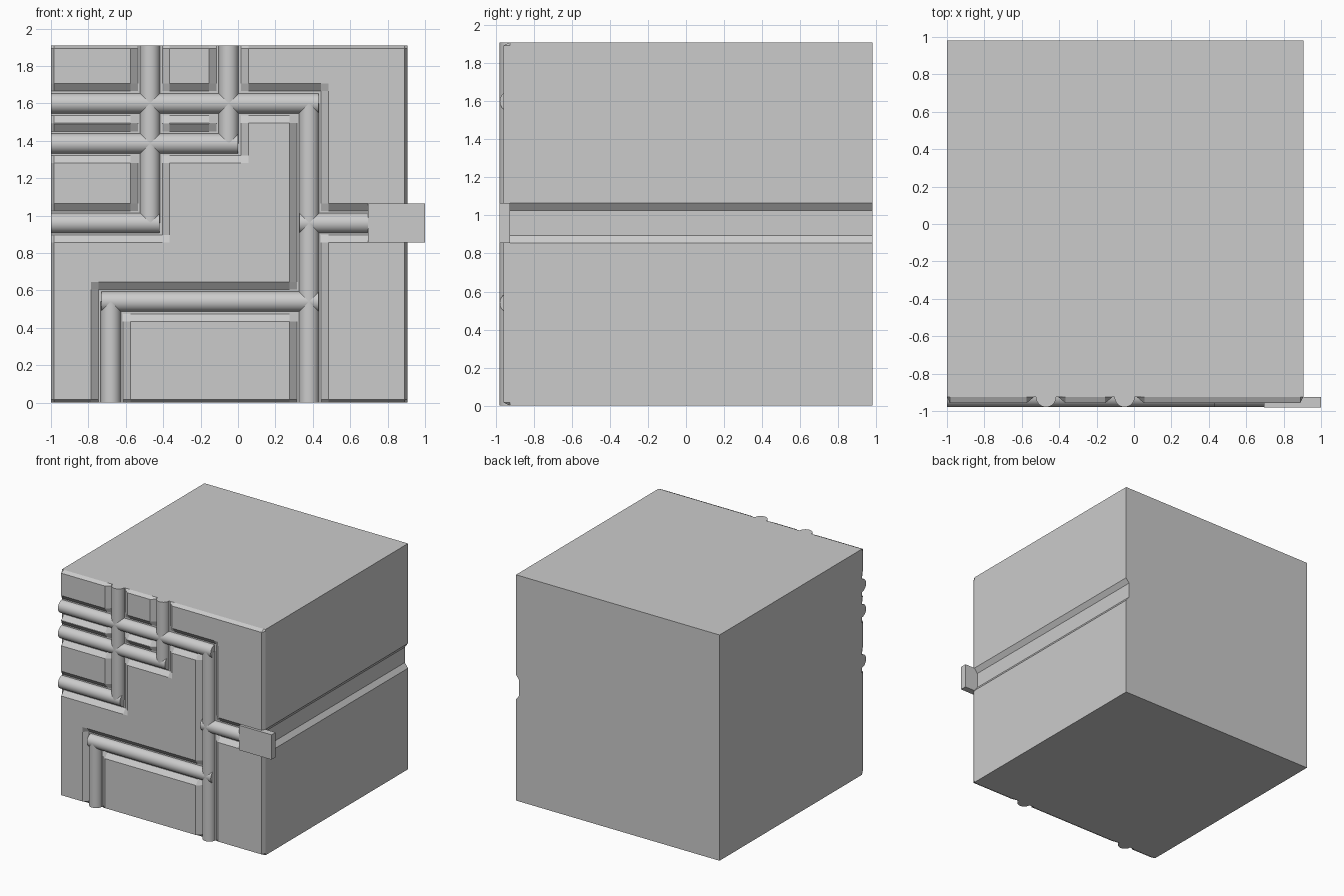
import bpy, bmesh, math

if "Cube" in bpy.data.objects:
    bpy.data.objects.remove(bpy.data.objects["Cube"])

X0, X1, Z1 = -1.0, 0.905, 1.91          # body extents
FACE, FLOOR, BACK = -0.958, -0.925, 0.98  # panel front, groove floor, body back
R, INNER, OUTER = 0.054, 0.065, 0.105   # pipe radius, groove half widths
BEV, NOTCH = 0.016, 0.03
STUB_Z = 0.96

# pipe runs: horizontal (z, x start, x end), vertical (x, z start, z end)
H = [(1.60, X0, 0.43), (1.385, X0, 0.0), (STUB_Z, X0, -0.42),
     (0.54, -0.73, 0.43), (STUB_Z, 0.33, 0.75)]
V = [(-0.47, 0.96, Z1), (-0.05, 1.385, Z1), (0.38, 0, 1.60), (-0.68, 0, 0.54)]

# groove floor rectangles along each run, open where they reach the body edge
rects = [(X0, -0.47 + INNER, 0.96 - INNER, 0.96 + INNER),
         (X0, 0.38 + INNER, 1.60 - INNER, 1.60 + INNER),
         (X0, -0.05 + INNER, 1.385 - INNER, 1.385 + INNER),
         (-0.68 - INNER, 0.38 + INNER, 0.54 - INNER, 0.54 + INNER),
         (0.38 - INNER, X1, STUB_Z - INNER, STUB_Z + INNER)]
rects += [(x - INNER, x + INNER, a if a == 0 else a - INNER,
           b if b == Z1 else b + INNER) for x, a, b in V]


def finish(bm, name):
    bmesh.ops.recalc_face_normals(bm, faces=bm.faces)
    me = bpy.data.meshes.new(name)
    bm.to_mesh(me)
    bm.free()
    ob = bpy.data.objects.new(name, me)
    bpy.context.collection.objects.link(ob)
    return ob


def lines(centres, lo, hi):
    offs = (-OUTER, -INNER, INNER, OUTER)
    vals = {round(c + o, 4) for c in centres for o in offs}
    return sorted(vals | {lo, lo + BEV, hi - BEV, hi})


def depth(x, z):
    e = 1e-4
    border = x in (X0, X1) or z in (0, Z1)
    inside = any(a - e <= x <= b + e and c - e <= z <= d + e for a, b, c, d in rects)
    return FLOOR if border or inside else FACE


# body: grid-shaped front with sloped grooves, extruded to the back
bm = bmesh.new()
xs = lines([v[0] for v in V], X0, X1)
zs = lines({h[0] for h in H}, 0, Z1)
grid = []
for x in xs:
    col = []
    for z in zs:
        in_notch = x > X1 - BEV - 0.01 and abs(z - STUB_Z) < INNER + 0.001
        col.append(bm.verts.new((x - NOTCH * in_notch, depth(x, z), z)))
    grid.append(col)
for i in range(len(xs) - 1):
    for j in range(len(zs) - 1):
        bm.faces.new((grid[i][j], grid[i + 1][j], grid[i + 1][j + 1], grid[i][j + 1]))
rim = [e for e in bm.edges if e.is_boundary]
new = bmesh.ops.extrude_edge_only(bm, edges=rim)["geom"]
for g in new:
    if isinstance(g, bmesh.types.BMVert):
        g.co.y = BACK
bmesh.ops.holes_fill(bm, edges=[e for e in bm.edges if e.is_boundary], sides=0)
finish(bm, "wall_block")


# half-round pipes lying in the grooves
def pipe(name, c, a, b, vertical, n=16):
    bm = bmesh.new()
    ends = []
    for t in (a, b):
        ring = []
        for k in range(n + 1):
            ang = math.pi * k / n
            s, y = c + R * math.cos(ang), FLOOR - R * math.sin(ang)
            ring.append(bm.verts.new((s, y, t) if vertical else (t, y, s)))
        ends.append(ring)
        bm.faces.new(ring)
    for k in range(n + 1):
        m = (k + 1) % (n + 1)
        bm.faces.new((ends[0][k], ends[0][m], ends[1][m], ends[1][k]))
    ob = finish(bm, name)
    bpy.ops.object.select_all(action='DESELECT')
    bpy.context.view_layer.objects.active = ob
    ob.select_set(True)
    bpy.ops.object.shade_smooth_by_angle(angle=math.radians(35))


for i, (z, a, b) in enumerate(H):
    pipe(f"horizontal_pipe_{i + 1}", z, a, b, False)
for i, (x, a, b) in enumerate(V):
    pipe(f"vertical_pipe_{i + 1}", x, a, b, True)

# connector block at the right edge
bpy.ops.mesh.primitive_cube_add(size=1, location=(0.848, (FLOOR - 0.98) / 2, STUB_Z))
block = bpy.context.object
block.name = "connector_block"
block.scale = (0.304, 0.98 + FLOOR, 2 * OUTER)
